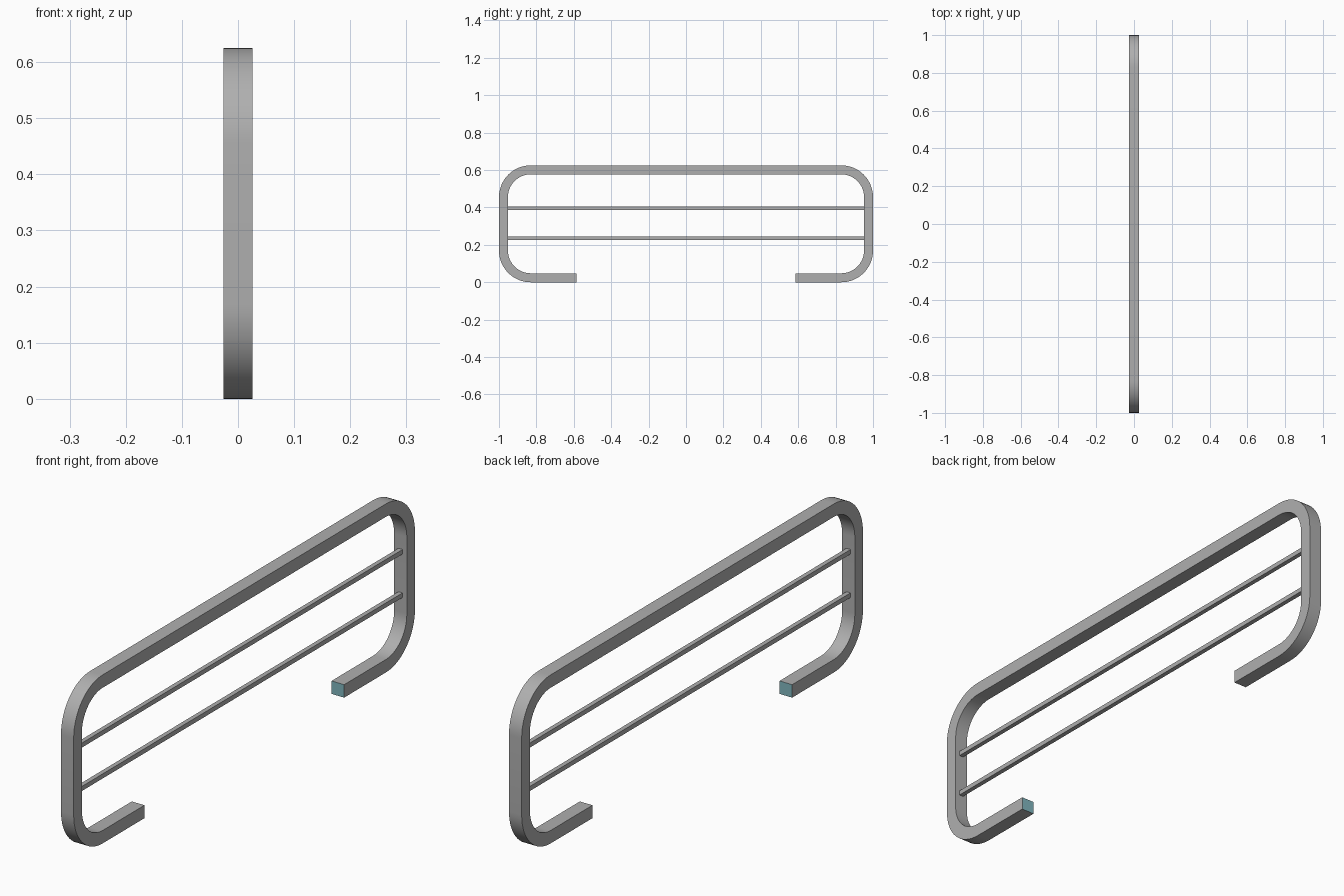
import bpy, bmesh, math

cube = bpy.data.objects.get("Cube")
if cube:
    bpy.data.objects.remove(cube, do_unlink=True)


def make_material(name, color):
    mat = bpy.data.materials.new(name)
    mat.use_nodes = True
    mat.diffuse_color = color
    mat.node_tree.nodes["Principled BSDF"].inputs["Base Color"].default_value = color
    return mat


steel = make_material("grey_steel", (0.43, 0.43, 0.43, 1))
teal = make_material("teal_end", (0.22, 0.47, 0.52, 1))

HALF_LENGTH, HEIGHT, FOOT_END = 1.0, 0.625, 0.585
TUBE, HALF_WIDTH = 0.048, 0.026
RADIUS, STEPS = 0.17, 16


def outline(inset):
    """Open loop of (y, z) points, from one foot end over the top to the other."""
    r = RADIUS - inset
    cy, low, high = HALF_LENGTH - RADIUS, RADIUS, HEIGHT - RADIUS
    pts = [(FOOT_END, inset)]
    for y, z, start in ((cy, low, -90), (cy, high, 0), (-cy, high, 90), (-cy, low, 180)):
        for i in range(STEPS + 1):
            a = math.radians(start + 90 * i / STEPS)
            pts.append((y + r * math.cos(a), z + r * math.sin(a)))
    return pts + [(-FOOT_END, inset)]


def finish(bm, name, materials):
    bmesh.ops.recalc_face_normals(bm, faces=bm.faces)
    mesh = bpy.data.meshes.new(name)
    bm.to_mesh(mesh)
    bm.free()
    for mat in materials:
        mesh.materials.append(mat)
    obj = bpy.data.objects.new(name, mesh)
    bpy.context.collection.objects.link(obj)
    return obj


# Bent square tube frame with coloured foot ends
bm = bmesh.new()
rings = []
for outer, inner in zip(outline(0), outline(TUBE)):
    corners = ((-HALF_WIDTH, outer), (HALF_WIDTH, outer), (HALF_WIDTH, inner), (-HALF_WIDTH, inner))
    rings.append([bm.verts.new((x, y, z)) for x, (y, z) in corners])
for a, b in zip(rings, rings[1:]):
    for i in range(4):
        j = (i + 1) % 4
        bm.faces.new((a[i], a[j], b[j], b[i]))
for ring in (rings[0], rings[-1]):
    bm.faces.new(ring).material_index = 1
frame = finish(bm, "frame", [steel, teal])
bpy.ops.object.select_all(action="DESELECT")
frame.select_set(True)
bpy.context.view_layer.objects.active = frame
bpy.ops.object.shade_smooth_by_angle(angle=math.radians(30))


# Thin square rails between the uprights
def rail(name, z, size=0.017):
    bm = bmesh.new()
    bmesh.ops.create_cube(bm, size=1)
    bmesh.ops.scale(bm, vec=(size, 2 * (HALF_LENGTH - TUBE), size), verts=bm.verts)
    bmesh.ops.translate(bm, vec=(0, 0, z), verts=bm.verts)
    finish(bm, name, [steel])


rail("upper_rail", 0.396)
rail("lower_rail", 0.235)
